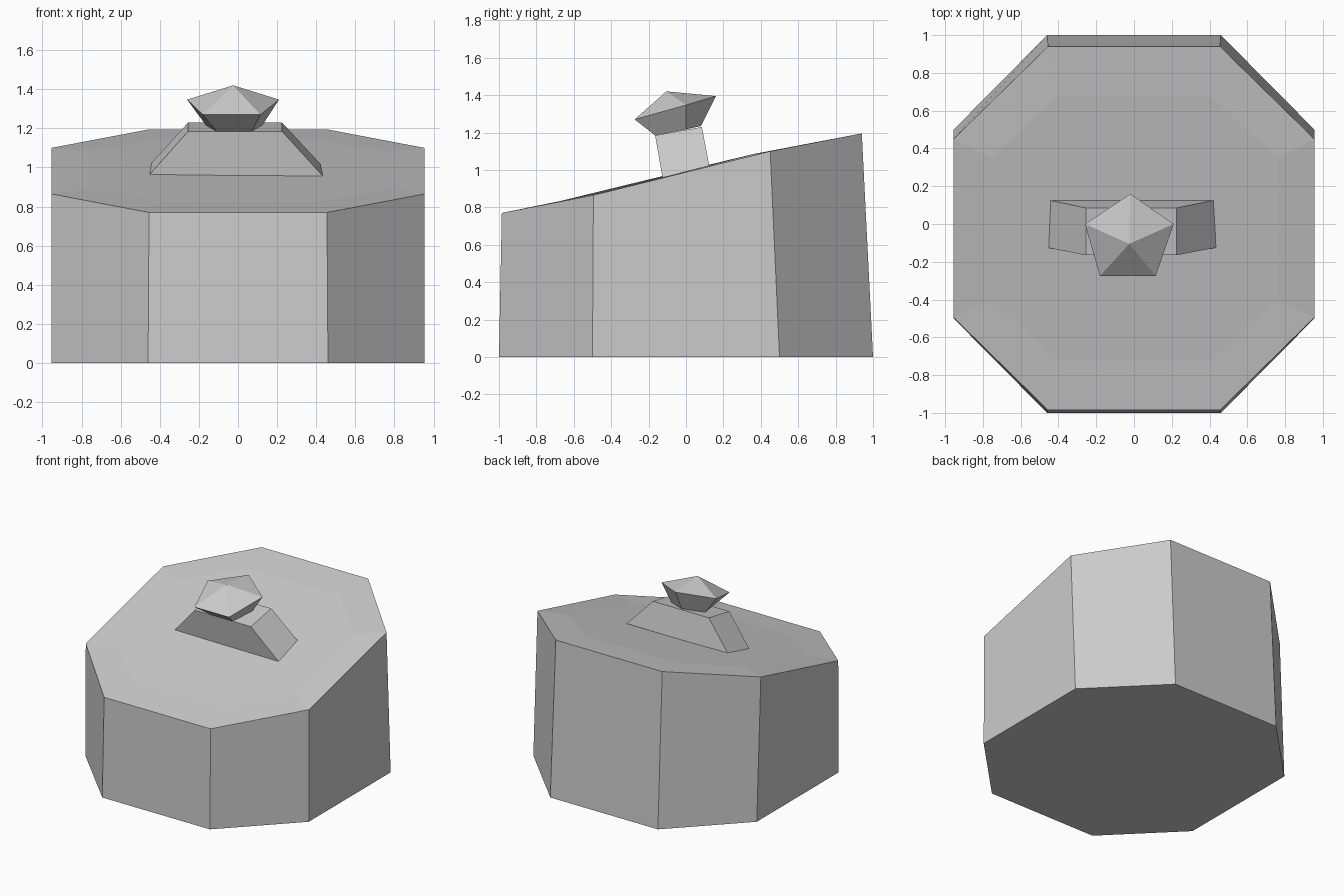
import bpy, bmesh

if "Cube" in bpy.data.objects:
    bpy.data.objects.remove(bpy.data.objects["Cube"])

grey = bpy.data.materials.new("plain grey")
grey.diffuse_color = (0.6, 0.6, 0.6, 1)
grey.use_nodes = True
grey.node_tree.nodes["Principled BSDF"].inputs["Base Color"].default_value = grey.diffuse_color


def loft(name, rings, apex=None):
    """Join equal rings of points with walls, then close both ends."""
    bm = bmesh.new()
    loops = [[bm.verts.new(p) for p in ring] for ring in rings]
    n = len(loops[0])
    for low, high in zip(loops, loops[1:]):
        for i in range(n):
            j = (i + 1) % n
            bm.faces.new((low[i], low[j], high[j], high[i]))
    bm.faces.new(loops[0][::-1])
    if apex:
        tip = bm.verts.new(apex)
        for i in range(n):
            bm.faces.new((loops[-1][i], loops[-1][(i + 1) % n], tip))
    else:
        bm.faces.new(loops[-1])
    bmesh.ops.recalc_face_normals(bm, faces=bm.faces)
    mesh = bpy.data.meshes.new(name)
    bm.to_mesh(mesh)
    bm.free()
    mesh.materials.append(grey)
    obj = bpy.data.objects.new(name, mesh)
    bpy.context.collection.objects.link(obj)
    return obj


def octagon(half_side, half_width, stations):
    """Mirrored octagon; stations are (y, z) from front to back."""
    right = [(x, y, z) for x, (y, z) in
             zip((half_side, half_width, half_width, half_side), stations)]
    return right + [(-x, y, z) for x, y, z in reversed(right)]


# Eight-sided body with a sloping, slightly crowned top
loft("body", [
    octagon(0.46, 0.955, [(-1, 0), (-0.5, 0), (0.5, 0), (1, 0)]),
    octagon(0.455, 0.955, [(-0.985, 0.77), (-0.495, 0.865), (0.45, 1.10), (0.94, 1.195)]),
    octagon(0.40, 0.76, [(-0.72, 0.822), (-0.40, 0.89), (0.35, 1.083), (0.68, 1.146)]),
])

# Tapered block under the knob, tilted with the top
loft("knob_base", [
    [(-0.46, -0.125, 0.955), (0.435, -0.125, 0.955), (0.42, 0.125, 1.02), (-0.445, 0.125, 1.02)],
    [(-0.255, -0.165, 1.185), (0.225, -0.165, 1.185), (0.225, 0.085, 1.23), (-0.255, 0.085, 1.23)],
])

# Five-sided faceted knob
loft("knob", [
    [(-0.11, -0.165, 1.185), (0.07, -0.165, 1.185), (0.125, 0.0, 1.217),
     (-0.02, 0.08, 1.235), (-0.165, 0.0, 1.217)],
    [(-0.18, -0.275, 1.27), (0.115, -0.275, 1.27), (0.21, 0.0, 1.347),
     (-0.02, 0.16, 1.395), (-0.26, 0.0, 1.347)],
], apex=(-0.025, -0.105, 1.42))
